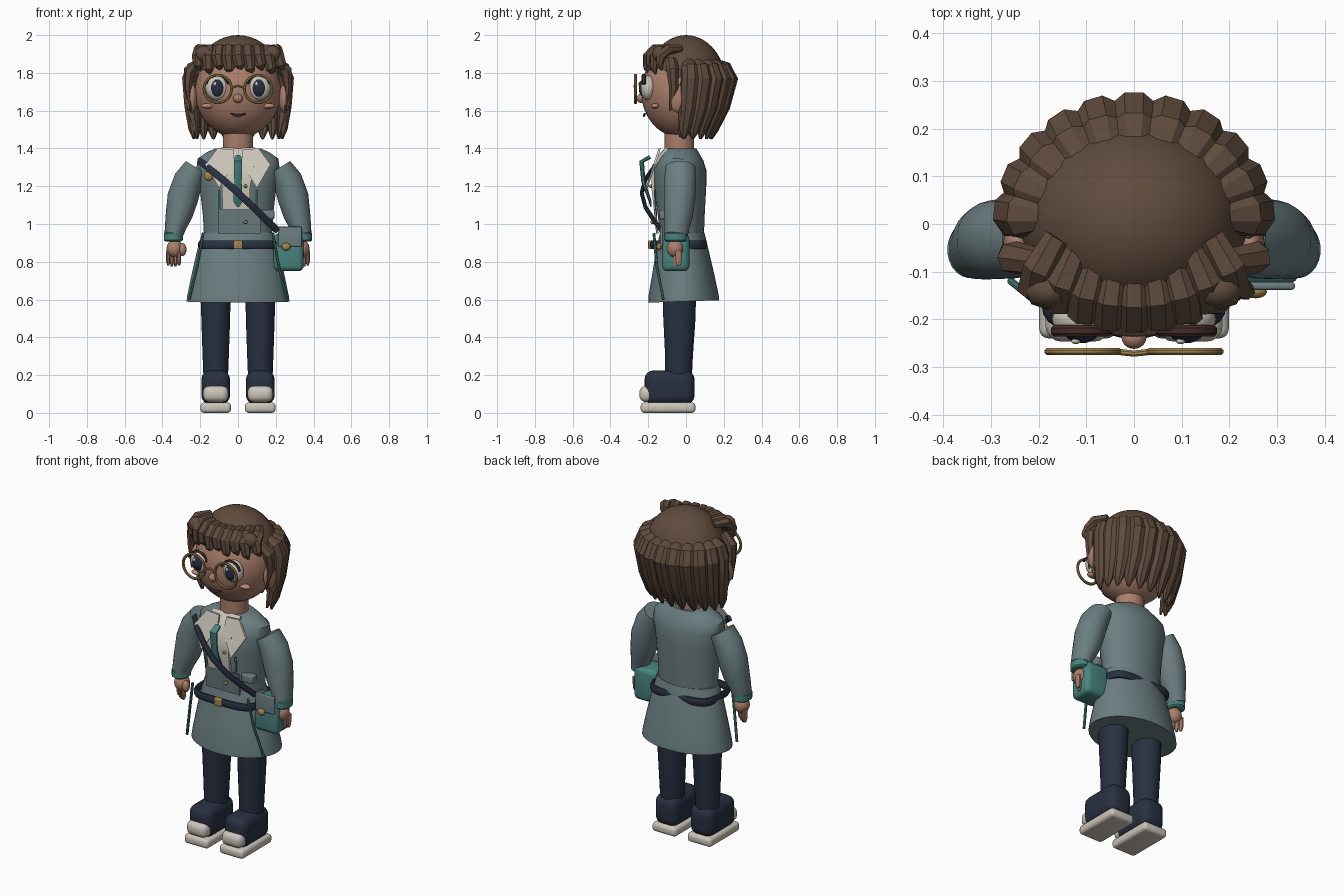
import bpy, bmesh
from math import sin, cos, pi, radians, copysign
from mathutils import Vector, Matrix

if "Cube" in bpy.data.objects:
    bpy.data.objects.remove(bpy.data.objects["Cube"])


def material(name, r, g, b):
    m = bpy.data.materials.new(name)
    m.use_nodes = True
    m.diffuse_color = (r, g, b, 1)
    m.node_tree.nodes["Principled BSDF"].inputs["Base Color"].default_value = (r, g, b, 1)
    return m


HAIR = material("hair brown", .115, .07, .047)
SKIN = material("skin", .40, .21, .145)
COAT = material("coat grey green", .15, .21, .22)
TEAL = material("teal", .065, .23, .21)
NAVY = material("navy", .021, .029, .052)
CREAM = material("cream", .60, .56, .49)
GOLD = material("gold", .36, .23, .08)
BLUSH = material("blush", .52, .24, .17)
LIPS = material("dark brown", .06, .025, .02)

X, Y, Z = Vector((1, 0, 0)), Vector((0, 1, 0)), Vector((0, 0, 1))


def finish(name, bm, mat, angle=40):
    bmesh.ops.recalc_face_normals(bm, faces=bm.faces)
    me = bpy.data.meshes.new(name)
    bm.to_mesh(me)
    bm.free()
    me.materials.append(mat)
    me.shade_smooth()
    me.set_sharp_from_angle(angle=radians(angle))
    ob = bpy.data.objects.new(name, me)
    bpy.context.collection.objects.link(ob)
    return ob


def tube(name, path, radii, mat, ref=Y, sides=12, closed=False, angle=40):
    """Sweep an oval (or, with 4 sides, a rectangle) along a path; ref sets the second radius' axis."""
    pts = [Vector(p) for p in path]
    n = len(pts)
    if isinstance(radii, tuple):
        radii = [radii] * n
    bm = bmesh.new()
    rings = []
    for i, p in enumerate(pts):
        a = pts[(i - 1) % n] if closed else pts[max(i - 1, 0)]
        b = pts[(i + 1) % n] if closed else pts[min(i + 1, n - 1)]
        t = (b - a).normalized()
        u = t.cross(ref).normalized()
        v = u.cross(t)
        ru, rv = radii[i]
        k = 2 ** .5 if sides == 4 else 1
        angs = [2 * pi * (j + .5) / sides for j in range(sides)]
        rings.append([bm.verts.new(p + u * ru * k * cos(w) + v * rv * k * sin(w)) for w in angs])
    for i in range(n if closed else n - 1):
        r, s = rings[i], rings[(i + 1) % n]
        for j in range(sides):
            bm.faces.new((r[j], r[j - 1], s[j - 1], s[j]))
    if not closed:
        bm.faces.new(rings[0])
        bm.faces.new(rings[-1])
    return finish(name, bm, mat, angle)


def loft(name, rows, mat, x=0, sides=32):
    """Upright body from rows of (z, x radius, y radius, centre y)."""
    return tube(name, [(x, r[3], r[0]) for r in rows], [(r[2], r[1]) for r in rows], mat, X, sides)


def ball(name, c, r, mat, seg=24, cut=None):
    bm = bmesh.new()
    bmesh.ops.create_uvsphere(bm, u_segments=seg, v_segments=seg // 2 + 2, radius=1,
                              matrix=Matrix.Translation(c) @ Matrix.Diagonal((*r, 1)))
    if cut:
        bmesh.ops.bisect_plane(bm, geom=bm.verts[:] + bm.edges[:] + bm.faces[:],
                               plane_co=cut[0], plane_no=cut[1], clear_inner=True)
    return finish(name, bm, mat, 60)


def box(name, c, size, mat, bevel=.01):
    bm = bmesh.new()
    bmesh.ops.create_cube(bm, size=1, matrix=Matrix.Translation(c) @ Matrix.Diagonal((*size, 1)))
    bmesh.ops.bevel(bm, geom=bm.edges[:], offset=bevel, segments=4, profile=.5, affect='EDGES')
    return finish(name, bm, mat)


def plate(name, outline, depth, mat, thick=.012):
    """Flat panel from an (x, z) outline, with depth(z) giving its y."""
    bm = bmesh.new()
    f = bm.faces.new([bm.verts.new((x, depth(z), z)) for x, z in outline])
    new = bmesh.ops.extrude_face_region(bm, geom=[f])["geom"]
    bmesh.ops.translate(bm, vec=(0, thick, 0), verts=[v for v in new if isinstance(v, bmesh.types.BMVert)])
    return finish(name, bm, mat)


# Head and neck
ball("head", (0, -.025, 1.7), (.228, .212, .243), SKIN, 40)
loft("neck", [(1.36, .08, .078, -.035), (1.52, .08, .078, -.035)], SKIN)
ball("nose", (0, -.238, 1.665), (.026, .024, .024), SKIN)
tube("mouth", [(x, -.222 + x * x * 2, 1.575 + x * x * 6) for x in (-.04, -.02, 0, .02, .04)],
     [(.003, .006), (.006, .006), (.008, .006), (.006, .006), (.003, .006)], LIPS)
for s, side in ((1, "left"), (-1, "right")):
    ball(side + "_ear", (s * .245, -.045, 1.665), (.03, .045, .075), SKIN)
    ball(side + "_eye", (s * .11, -.2, 1.72), (.062, .042, .066), CREAM)
    ball(side + "_iris", (s * .11, -.226, 1.72), (.036, .024, .046), NAVY)
    ball(side + "_eye_glint", (s * .11 - .012, -.246, 1.742), (.01, .006, .011), CREAM, 12)
    tube(side + "_lash", [(s * .11 + .062 * cos(a), -.224, 1.72 + .068 * sin(a))
                          for a in [pi * (.1 + .1 * i) for i in range(9)]], (.006, .012), LIPS, sides=6)
    ball(side + "_cheek", (s * .16, -.163, 1.625), (.036, .022, .014), BLUSH)
    # Round glasses
    tube(side + "_glasses_rim", [(s * .107 + .073 * cos(a), -.268, 1.715 + .073 * sin(a))
                                 for a in [pi * i / 16 for i in range(32)]], (.008, .008), GOLD, sides=8, closed=True)
tube("glasses_bridge", [(-.036, -.268, 1.72), (0, -.272, 1.732), (.036, -.268, 1.72)], (.007, .007), GOLD, sides=8)

# Hair: cap, hanging locks around the back, fringe curls in front
ball("hair_cap", (0, 0, 1.74), (.238, .212, .26), HAIR, 40, cut=((0, 0, 1.76), (0, .45, 1)))
for i in range(11):
    a = radians(6 + 16.8 * i)
    c, d = cos(a), sin(a)
    tube(f"back_lock_{i + 1}",
         [(.19 * c, .15 * d, 1.86), (.235 * c, .205 * d, 1.825), (.255 * c, .235 * d, 1.77),
          (.25 * c, .21 * d - .01, 1.62), (.24 * c, .175 * d - .025, 1.5), (.235 * c, .165 * d - .03, 1.45)],
         [(.02, .03), (.042, .05), (.044, .052), (.036, .046), (.024, .032), (.006, .008)],
         HAIR, Vector((-d, c, 0)), 8, angle=25)
for i in range(9):
    k = i / 4 - 1
    x, drop = .2 * k, .02 * (i % 2)
    back = .07 * k * k
    tube(f"fringe_curl_{i + 1}",
         [(.8 * x, -.1 + back, 1.93), (x, -.165 + back, 1.925), (1.05 * x, -.205 + back, 1.885),
          (1.1 * x + .01, -.21 + back, 1.84 - drop), (1.1 * x + .018, -.2 + back, 1.815 - drop)],
         [(.02, .03), (.03, .036), (.028, .036), (.02, .027), (.005, .007)], HAIR, X, 7, angle=25)
for s, side in ((1, "left"), (-1, "right")):
    ball(side + "_temple_curl", (s * .18, -.14, 1.9), (.05, .04, .045), HAIR, 8)
    tube(side + "_temple_lock", [(s * .2, -.08, 1.87), (s * .255, -.07, 1.81), (s * .265, -.065, 1.72),
                                 (s * .25, -.085, 1.6)],
         [(.02, .03), (.035, .035), (.02, .025), (.004, .006)], HAIR, Y, 7, angle=25)
    tube(side + "_front_lock", [(s * .235, .0, 1.75), (s * .245, -.01, 1.6), (s * .215, -.03, 1.46)],
         [(.03, .03), (.035, .035), (.006, .008)], HAIR, Y, 7, angle=25)

# Coat body and flared skirt
loft("coat_body", [(.92, .18, .115, -.02), (1.05, .187, .125, -.025), (1.2, .205, .138, -.03),
                   (1.29, .222, .138, -.03), (1.345, .215, .12, -.028), (1.38, .165, .095, -.025),
                   (1.4, .12, .08, -.025)], COAT)
loft("coat_skirt", [(.955, .19, .118, -.02), (.87, .215, .138, -.02), (.75, .243, .162, -.016),
                    (.62, .27, .187, -.013), (.59, .274, .189, -.012)], COAT)
plate("coat_lower_front", [(-.1, .95), (.12, .95), (.12, 1.08), (-.1, 1.08)],
      lambda z: -.158 - (z - .95) * .1, COAT)
box("coat_pocket", (.155, -.115, 1.05), (.075, .05, .05), COAT)

# Shirt, collar, tie
tube("shirt_front", [(-.01, -.162, 1.075), (-.01, -.176, 1.2), (-.008, -.174, 1.3), (0, -.13, 1.37), (0, -.1, 1.4)],
     [(.008, .072), (.008, .075), (.008, .09), (.008, .1), (.008, .09)], CREAM, X, 4)
for s, side in ((1, "left"), (-1, "right")):
    outline = [(.025, 1.395), (.11, 1.4), (.172, 1.315), (.1, 1.19), (.02, 1.32)]
    plate(side + "_collar", [(s * x, z) for x, z in outline], lambda z: -.145 - (1.4 - z) * .33, CREAM)
tube("tie", [(0, -.19, 1.355), (0, -.235, 1.33), (0, -.225, 1.22), (0, -.19, 1.12), (0, -.185, 1.09)],
     [(.012, .018), (.014, .024), (.012, .021), (.008, .027), (.004, .006)], TEAL, X, 8)

# Trim piping, buttons, brooch
for s, side in ((1, "left"), (-1, "right")):
    tube(side + "_chest_piping", [(s * .1, -.166, 1.18), (s * .1, -.16, 1.08), (s * .1, -.153, .95)],
         (.005, .006), TEAL, X, 8)
    tube(side + "_skirt_piping", [(s * .185, -.17, .95), (s * .215, -.155, .78), (s * .258, -.12, .6)],
         (.008, .008), TEAL, Y, 8)
for i, (x, z, r) in enumerate(((.04, 1.2, .009), (.04, 1.01, .01), (-.155, 1.255, .026))):
    ball("brooch" if i == 2 else f"button_{i + 1}", (x, -.185 + .04 * (i == 2) + .01 * (i == 1), z), (r, .014, r), GOLD, 16)

# Belt and buckle
belt = []
for i in range(40):
    a = 2 * pi * i / 40
    belt.append((.2 * copysign(abs(cos(a)) ** .5, cos(a)), -.04 + .14 * copysign(abs(sin(a)) ** .5, sin(a)), .89))
tube("belt", belt, (.012, .024), NAVY, Z, 8, closed=True)
box("belt_buckle", (0, -.188, .89), (.05, .024, .046), GOLD, .006)

# Shoulder strap and bag
tube("bag_strap", [(-.205, -.125, 1.335), (-.16, -.17, 1.3), (-.08, -.215, 1.235), (0, -.235, 1.165),
                   (.08, -.215, 1.09), (.15, -.17, 1.02), (.21, -.13, .965)], (.02, .01), NAVY, Y, 8)
box("bag_body", (.268, -.055, .85), (.16, .145, .2), TEAL, .03)
box("bag_flap", (.275, -.13, .933), (.125, .016, .105), COAT, .006)
ball("bag_clasp", (.255, -.142, .88), (.024, .014, .02), GOLD, 16)

# Arms, hands, legs and shoes
for s, side in ((1, "left"), (-1, "right")):
    tube(side + "_sleeve", [(s * .222, -.03, 1.3), (s * .262, -.03, 1.235), (s * .292, -.033, 1.14),
                            (s * .312, -.04, 1.05), (s * .33, -.048, .99), (s * .34, -.052, .945)],
         [(.064, .08), (.078, .085), (.083, .083), (.072, .077), (.058, .068), (.05, .062)], COAT, Y, 24)
    tube(side + "_cuff", [(s * .342, -.054, z) for z in (.958, .95, .915, .907)],
         [(.042, .05), (.05, .06), (.05, .06), (.042, .05)], TEAL, Y, 24)
    ball(side + "_palm", (s * .335, -.058, .87), (.043, .045, .048), SKIN)
    for i in range(4):
        x, y = .312 + .019 * i, -.075 + .012 * i
        tube(f"{side}_finger_{i + 1}", [(s * x, y, .86), (s * x, y, .8), (s * x, y, .78 - .006 * (i in (1, 2)))],
             [(.013, .018), (.012, .017), (.006, .009)], SKIN, Y, 8)
    ball(side + "_thumb", (s * .293, -.08, .865), (.02, .024, .034), SKIN, 16)

    loft(side + "_leg", [(.15, .064, .07, -.04), (.3, .07, .074, -.037), (.5, .077, .086, -.035),
                         (.68, .08, .09, -.035)], NAVY, s * .118, 24)
    box(side + "_shoe", (s * .118, -.087, .135), (.152, .265, .18), NAVY, .048)
    box(side + "_shoe_toe_cap", (s * .118, -.2, .1), (.136, .094, .085), CREAM, .034)
    box(side + "_shoe_sole", (s * .118, -.095, .0275), (.162, .29, .055), CREAM, .02)
